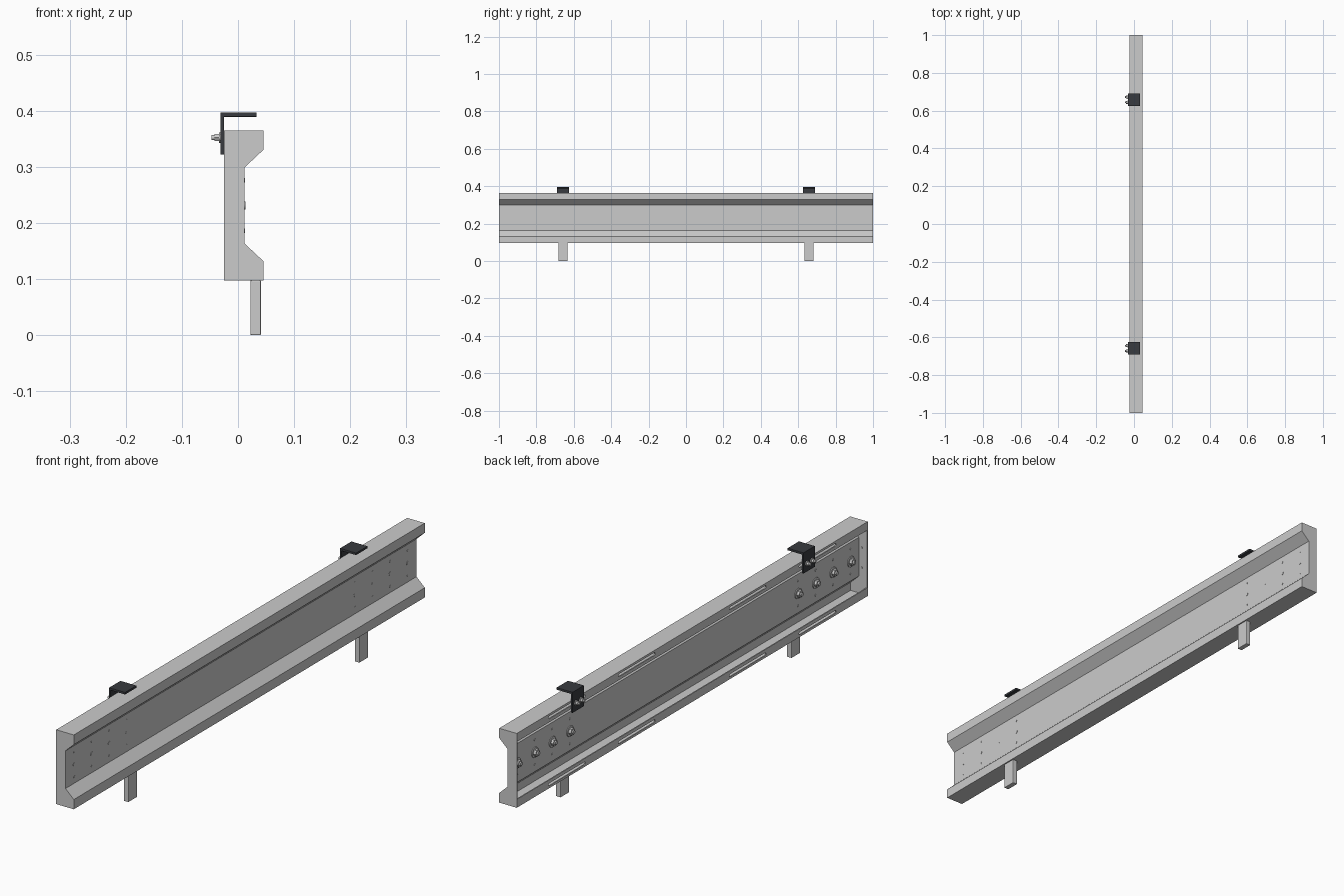
import bpy, bmesh, math
from mathutils import Matrix, Vector

if "Cube" in bpy.data.objects:
    bpy.data.objects.remove(bpy.data.objects["Cube"])

black = bpy.data.materials.new("black_steel")
black.diffuse_color = (0.04, 0.043, 0.05, 1)
black.use_nodes = True
black.node_tree.nodes["Principled BSDF"].inputs["Base Color"].default_value = black.diffuse_color
T = 0.004                       # sheet thickness
BACK, WEB, FACE = -0.025, 0.012, 0.045
MID = 0.231


def finish(name, bm, mat=None, smooth=False):
    bmesh.ops.recalc_face_normals(bm, faces=bm.faces)
    mesh = bpy.data.meshes.new(name)
    bm.to_mesh(mesh)
    bm.free()
    ob = bpy.data.objects.new(name, mesh)
    bpy.context.collection.objects.link(ob)
    if mat:
        mesh.materials.append(mat)
    if smooth:
        bpy.context.view_layer.objects.active = ob
        ob.select_set(True)
        bpy.ops.object.shade_smooth_by_angle(angle=math.radians(35))
        ob.select_set(False)
    return ob


def prism(bm, pts, offset):
    """Extrude a closed outline of 3D points along an offset vector."""
    face = bm.faces.new([bm.verts.new(p) for p in pts])
    new = bmesh.ops.extrude_face_region(bm, geom=[face], use_keep_orig=True)["geom"]
    bmesh.ops.translate(bm, vec=offset, verts=[v for v in new if isinstance(v, bmesh.types.BMVert)])


def box(bm, x0, x1, y0, y1, z0, z1):
    prism(bm, [(x0, y0, z0), (x1, y0, z0), (x1, y1, z0), (x0, y1, z0)], (0, 0, z1 - z0))


def rod(bm, x0, x1, y, z, r, sides=16, r2=None):
    """Cylinder or cone along x."""
    m = Matrix.Translation(((x0 + x1) / 2, y, z)) @ Matrix.Rotation(math.pi / 2, 4, 'Y')
    bmesh.ops.create_cone(bm, cap_ends=True, segments=sides, radius1=r,
                          radius2=r if r2 is None else r2, depth=x1 - x0, matrix=m)


def bevel(ob, width):
    mod = ob.modifiers.new("bevel", 'BEVEL')
    mod.width, mod.segments = width, 2


# Folded sheet channel, open at the back between two lips
half = [(BACK, 0.104), (BACK, 0.134), (FACE, 0.134), (FACE, 0.099), (WEB, 0.068)]
outer = [(x, MID + z) for x, z in half] + [(x, MID - z) for x, z in reversed(half)]
inner_half = [(BACK + T, 0.104), (BACK + T, 0.134 - T), (FACE - T, 0.134 - T),
              (FACE - T, 0.101), (WEB - T, 0.070)]
inner = [(x, MID + z) for x, z in inner_half] + [(x, MID - z) for x, z in reversed(inner_half)]
bm = bmesh.new()
prism(bm, [(x, -1 + T, z) for x, z in outer + inner[::-1]], (0, 2 - 2 * T, 0))
channel = finish("channel_beam", bm)

# Long slots cut through both lips
bm = bmesh.new()
for y in (-0.714, -0.316, 0.316, 0.714):
    for z in (MID - 0.121, MID + 0.121):
        pts = []
        for i in range(14):
            a = math.pi * (i if i < 7 else i - 1) / 6
            pts.append((BACK - 0.003, y + (-0.1 if 7 <= i else 0.1) + 0.005 * math.sin(a),
                        z + 0.005 * math.cos(a)))
        prism(bm, pts, (T + 0.006, 0, 0))
cutter = finish("slot_cutter", bm)
cutter.hide_render = True
cutter.display_type = 'WIRE'
cut = channel.modifiers.new("slots", 'BOOLEAN')
cut.operation, cut.solver, cut.object = 'DIFFERENCE', 'EXACT', cutter

# Closing plates at both ends
cap = half[1:]
outline = [(x, MID + z) for x, z in cap] + [(x, MID - z) for x, z in reversed(cap)]
for side, label in ((-1, "front"), (1, "back")):
    bm = bmesh.new()
    prism(bm, [(x, side, z) for x, z in outline], (0, -side * T, 0))
    # small rivets inside the plate
    for z in (MID - 0.036, MID + 0.036):
        bmesh.ops.create_cone(bm, cap_ends=True, segments=12, radius1=0.004, radius2=0.004, depth=0.002,
                              matrix=Matrix.Translation((-0.003, side * (1 - T - 0.001), z))
                              @ Matrix.Rotation(math.pi / 2, 4, 'X'))
    finish(label + "_end_plate", bm)

# Web bolts with washers inside, plus rows of small rivets
bolts, rivets = bmesh.new(), bmesh.new()
for side in (-1, 1):
    for i in range(4):
        y = side * (0.65 + 0.1 * i)
        w = WEB - T
        rod(bolts, w - 0.003, w, y, MID, 0.019, 24)
        rod(bolts, w - 0.012, w - 0.003, y, MID, 0.013, 6)
        rod(bolts, w - 0.017, w - 0.012, y, MID, 0.007)
        rod(bolts, w, WEB + 0.001, y, MID, 0.007)
        for z in (MID - 0.045, MID + 0.045):
            rod(rivets, w - 0.0015, WEB + 0.0008, y, z, 0.004, 12)
finish("web_bolts", bolts, smooth=True)
finish("web_rivets", rivets, smooth=True)

for side, label in ((-1, "front"), (1, "back")):
    y = side * 0.658
    # Angle bracket above the beam
    bm = bmesh.new()
    prism(bm, [(px, y - 0.0325, pz) for px, pz in
               ((-0.031, 0.322), (BACK, 0.322), (BACK, 0.389), (0.033, 0.389),
                (0.033, 0.397), (-0.031, 0.397))], (0, 0.065, 0))
    bevel(finish(label + "_angle_bracket", bm, black), 0.0008)

    # Pair of bolts through bracket and slot
    bm = bmesh.new()
    for dy in (-0.014, 0.014):
        rod(bm, -0.034, -0.031, y + dy, 0.352, 0.0095, 20)
        rod(bm, -0.042, -0.034, y + dy, 0.352, 0.0075, 6)
        rod(bm, -0.047, BACK + 0.008, y + dy, 0.352, 0.0045)
    finish(label + "_bracket_bolts", bm, smooth=True)

    # Supporting leg
    bm = bmesh.new()
    box(bm, 0.022, 0.041, y - 0.025, y + 0.025, 0, 0.0975)
    bevel(finish(label + "_leg", bm), 0.002)
